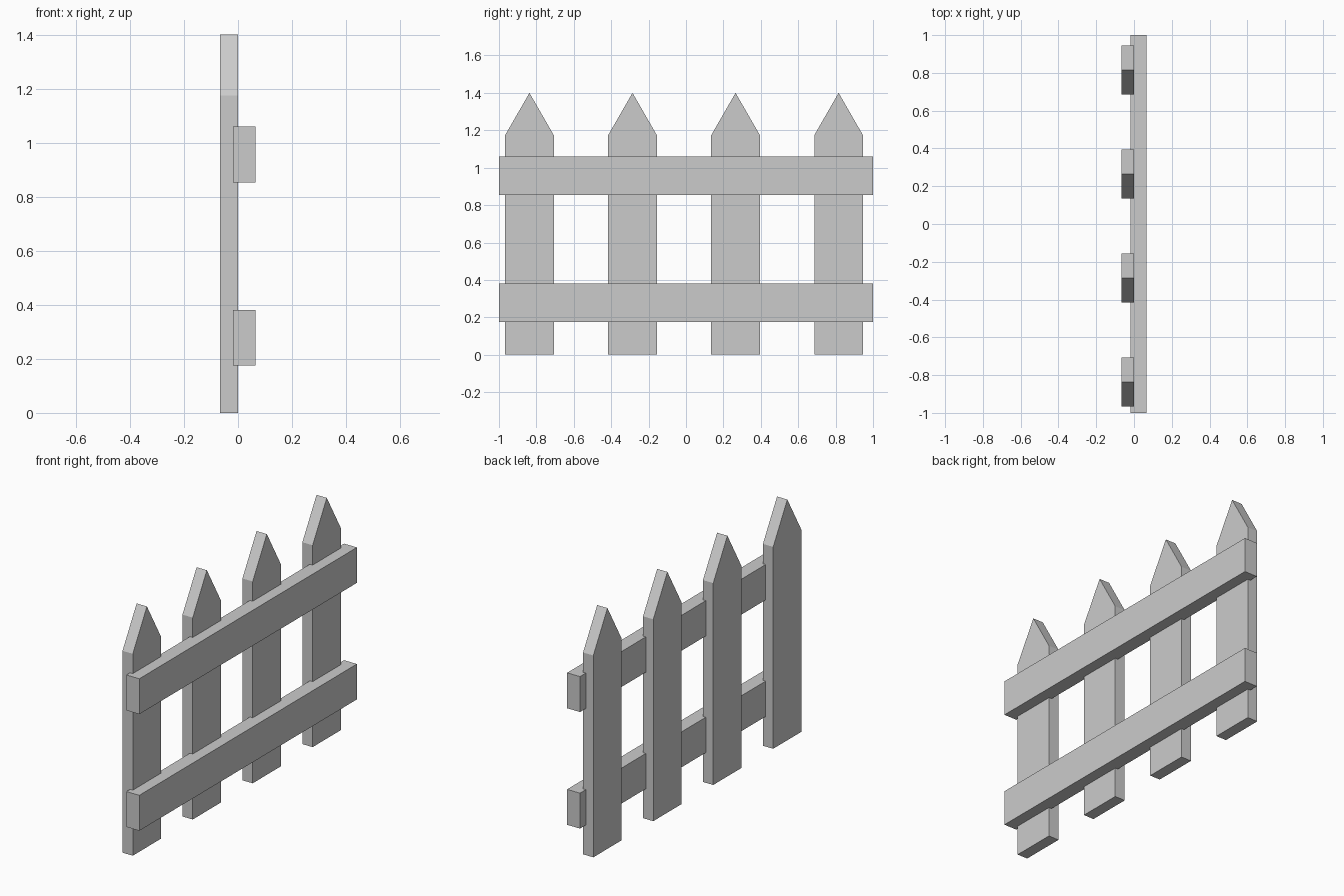
import bpy
import bmesh

if "Cube" in bpy.data.objects:
    bpy.data.objects.remove(bpy.data.objects["Cube"])


def extruded_board(name, profile, x0, x1):
    """Board from a (y, z) outline at x0, extruded along x to x1."""
    bm = bmesh.new()
    face = bm.faces.new([bm.verts.new((x0, y, z)) for y, z in profile])
    result = bmesh.ops.extrude_face_region(bm, geom=[face])
    verts = [v for v in result["geom"] if isinstance(v, bmesh.types.BMVert)]
    bmesh.ops.translate(bm, verts=verts, vec=(x1 - x0, 0, 0))
    bmesh.ops.recalc_face_normals(bm, faces=bm.faces)
    mesh = bpy.data.meshes.new(name)
    bm.to_mesh(mesh)
    bm.free()
    obj = bpy.data.objects.new(name, mesh)
    bpy.context.collection.objects.link(obj)
    return obj


# Four pointed pickets
HALF_WIDTH, SHOULDER, TIP = 0.13, 1.174, 1.4
for i in range(4):
    c = -0.837 + 0.551 * i
    outline = [(c - HALF_WIDTH, 0), (c + HALF_WIDTH, 0),
               (c + HALF_WIDTH, SHOULDER), (c, TIP), (c - HALF_WIDTH, SHOULDER)]
    extruded_board(f"picket_{i + 1}", outline, -0.066, 0.0)

# Two horizontal rails, slightly sunk into the pickets
for name, z0, z1 in (("lower_rail", 0.175, 0.381), ("upper_rail", 0.853, 1.059)):
    outline = [(-1, z0), (1, z0), (1, z1), (-1, z1)]
    extruded_board(name, outline, -0.018, 0.065)
